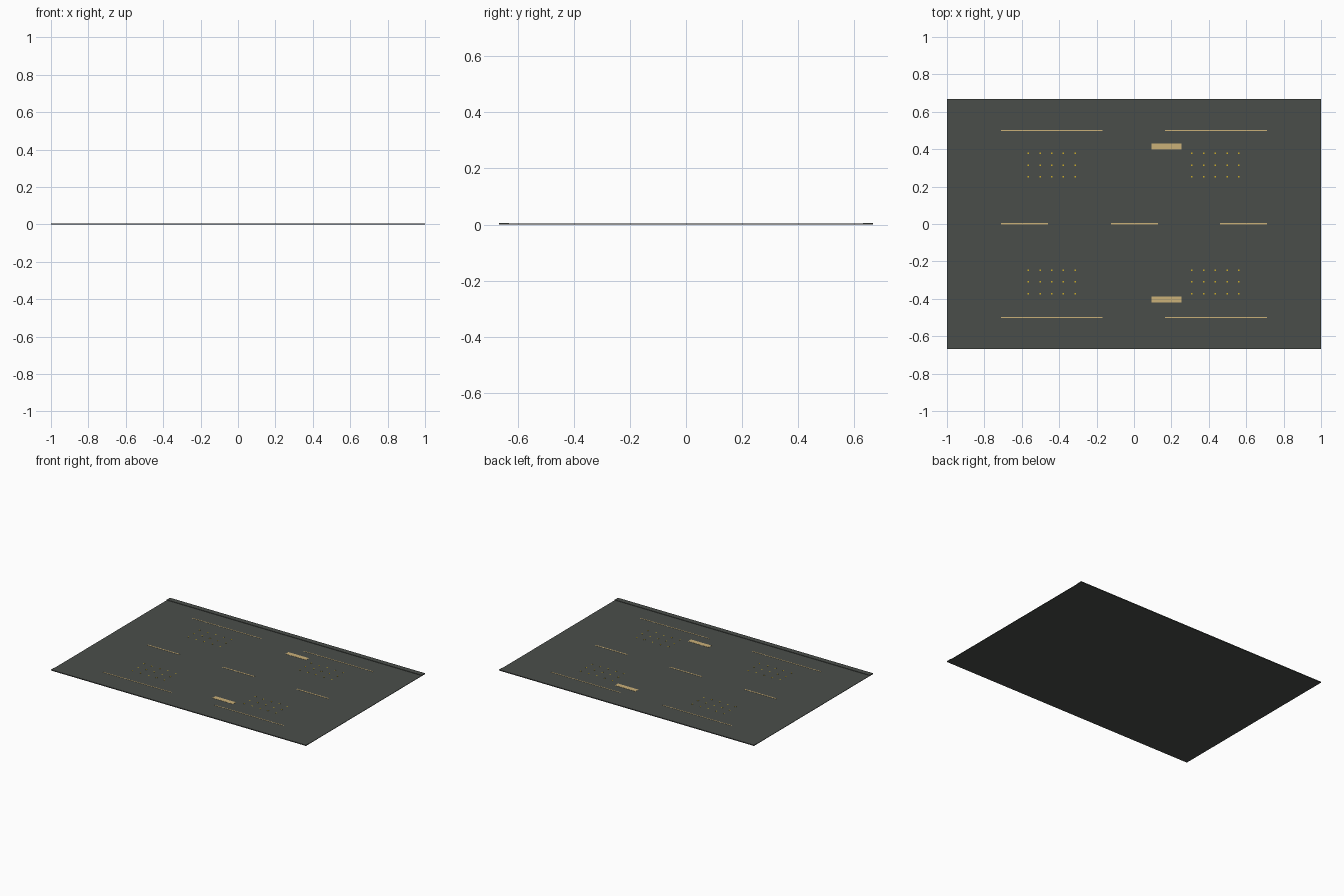
import bpy, bmesh

if "Cube" in bpy.data.objects:
    bpy.data.objects.remove(bpy.data.objects["Cube"])

def mat(name, c):
    m = bpy.data.materials.new(name)
    m.diffuse_color = (*c, 1)
    m.use_nodes = True
    m.node_tree.nodes["Principled BSDF"].inputs["Base Color"].default_value = m.diffuse_color
    return m

asphalt = mat("dark asphalt", (0.068, 0.076, 0.068))
tan = mat("tan paint", (0.60, 0.44, 0.19))
yellow = mat("yellow stud", (0.62, 0.42, 0.02))

def boxes(name, items, material):
    """One object from boxes given as (x0, x1, y0, y1, z0, z1)."""
    bm = bmesh.new()
    for x0, x1, y0, y1, z0, z1 in items:
        vs = bmesh.ops.create_cube(bm, size=1)["verts"]
        for v in vs:
            v.co = (x1 if v.co.x > 0 else x0,
                    y1 if v.co.y > 0 else y0,
                    z1 if v.co.z > 0 else z0)
    me = bpy.data.meshes.new(name)
    bm.to_mesh(me)
    bm.free()
    me.materials.append(material)
    ob = bpy.data.objects.new(name, me)
    bpy.context.collection.objects.link(ob)

TOP = 0.003
Y = 0.667

# Road slab and the slightly raised long edges
boxes("road_slab", [(-1, 1, -Y, Y, 0, TOP)], asphalt)
boxes("raised_edges", [(-1, 1, min(s * 0.63, s * Y), max(s * 0.63, s * Y), TOP, 0.006)
                       for s in (-1, 1)], asphalt)

def mark(x0, x1, y, w):
    return (x0, x1, y - w / 2, y + w / 2, TOP, TOP + 0.001)

# Lane lines along both sides, and centre dashes
boxes("side_lines", [mark(x0, x1, y, 0.006) for y in (-0.5, 0.5)
                     for x0, x1 in ((-0.71, -0.168), (0.165, 0.71))], tan)
boxes("centre_dashes", [mark(c - 0.125, c + 0.125, 0.002, 0.009)
                        for c in (-0.585, 0.002, 0.585)], tan)
# Wide painted bars
boxes("wide_bars", [mark(0.094, 0.255, y, 0.033) for y in (-0.404, 0.414)], tan)

# Grids of small studs
boxes("studs", [mark(cx + i * 0.0625 - 0.004, cx + i * 0.0625 + 0.004, cy + j * 0.0635, 0.008)
                for cx in (-0.44, 0.435) for cy in (-0.31, 0.315)
                for i in range(-2, 3) for j in (-1, 0, 1)], yellow)
